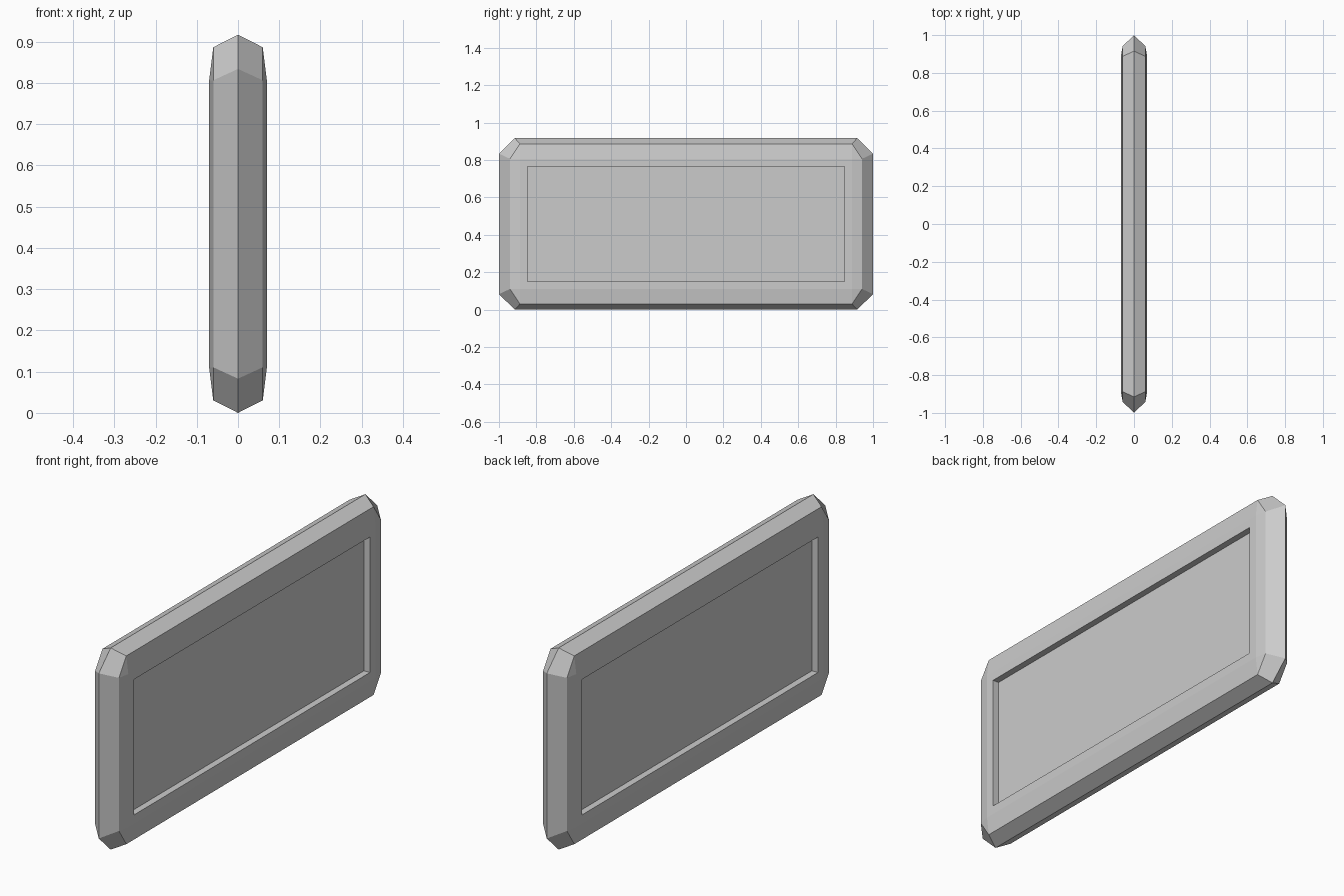
import bpy, bmesh

if "Cube" in bpy.data.objects:
    bpy.data.objects.remove(bpy.data.objects["Cube"])

MID_Z = 0.4585  # height of the panel's centre


def outline(x, half_y, half_z, cut_y=0.0, cut_z=0.0):
    """Rectangle in the YZ plane with clipped corners, as 8 points."""
    pts = []
    for sy, sz, flip in ((1, 1, False), (-1, 1, True), (-1, -1, False), (1, -1, True)):
        pair = [(half_y, half_z - cut_z), (half_y - cut_y, half_z)]
        if flip:
            pair.reverse()
        pts += [(x, sy * a, MID_Z + sz * b) for a, b in pair]
    return pts


# Half of the slab, from the outer ridge to the recess floor
rings = [
    outline(0.0, 1.0, 0.4585, 0.085, 0.083),     # outer ridge
    outline(0.06, 0.941, 0.428, 0.053, 0.08),    # bevelled rim
    outline(0.07, 0.888, 0.348),                 # flat border
    outline(0.07, 0.848, 0.308),                 # recess edge
    outline(0.04, 0.848, 0.308),                 # recess floor
]

bm = bmesh.new()
loops = [[bm.verts.new(p) for p in ring] for ring in rings]
for a, b in zip(loops, loops[1:]):
    for i in range(8):
        j = (i + 1) % 8
        bm.faces.new((a[i], a[j], b[j], b[i]))
bm.faces.new(loops[-1])

# Square-cornered rings collapse to four points
bmesh.ops.remove_doubles(bm, verts=bm.verts[:], dist=0.0005)

# Mirror to the other side and weld along the ridge
half = bm.verts[:] + bm.edges[:] + bm.faces[:]
copy = bmesh.ops.duplicate(bm, geom=half)["geom"]
for v in copy:
    if isinstance(v, bmesh.types.BMVert):
        v.co.x = -v.co.x
bmesh.ops.remove_doubles(bm, verts=bm.verts[:], dist=0.0005)
bmesh.ops.recalc_face_normals(bm, faces=bm.faces[:])

mesh = bpy.data.meshes.new("recessed_panel")
bm.to_mesh(mesh)
bm.free()
bpy.context.collection.objects.link(bpy.data.objects.new("recessed_panel", mesh))
